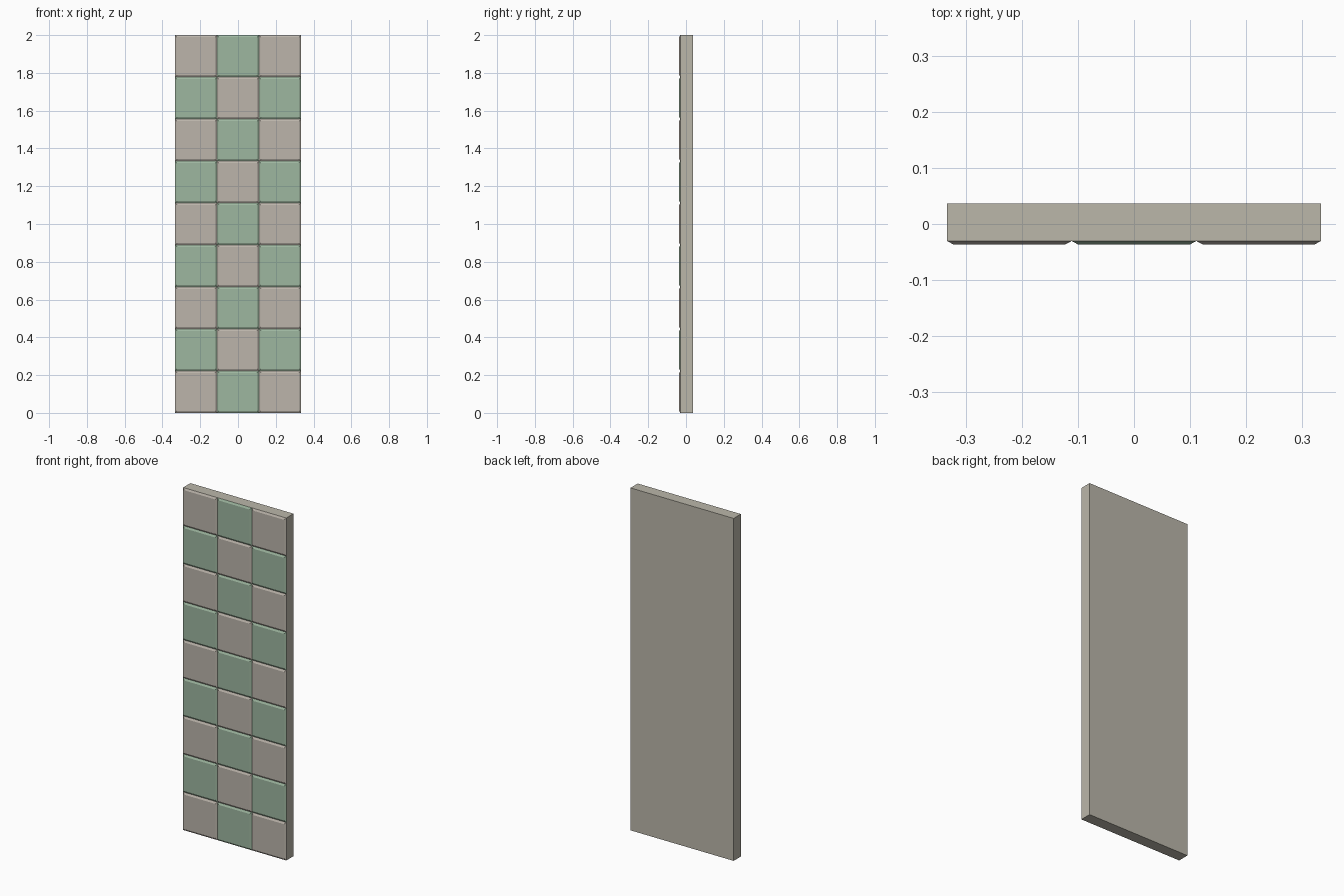
import bpy, bmesh

if "Cube" in bpy.data.objects:
    bpy.data.objects.remove(bpy.data.objects["Cube"])

def srgb(r, g, b):
    f = lambda c: c / 12.92 if c <= 0.04045 else ((c + 0.055) / 1.055) ** 2.4
    return (f(r / 255), f(g / 255), f(b / 255), 1.0)

def material(name, rgb):
    m = bpy.data.materials.new(name)
    m.diffuse_color = srgb(*rgb)
    m.use_nodes = True
    m.node_tree.nodes["Principled BSDF"].inputs["Base Color"].default_value = m.diffuse_color
    return m

SLAB = material("warm grey board", (187, 183, 170))
BEIGE = material("beige tile", (188, 181, 171))
GREEN = material("green tile", (158, 183, 160))

COLS, ROWS = 3, 9
S = 2.0 / ROWS              # tile pitch
W = COLS * S                # panel width
BACK, JOINT, FRONT = 0.0363, -0.0303, -0.0363
BEV = 0.011                 # chamfer width around each tile

def finish(name, bm, mat):
    bmesh.ops.recalc_face_normals(bm, faces=bm.faces)
    me = bpy.data.meshes.new(name)
    bm.to_mesh(me)
    bm.free()
    me.materials.append(mat)
    ob = bpy.data.objects.new(name, me)
    bpy.context.collection.objects.link(ob)

def frustum(bm, x0, x1, z0, z1, yb, yf, inset=0.0):
    """Box from yb to yf whose front face is inset, giving chamfered sides."""
    ring = lambda y, i: [bm.verts.new((x, y, z)) for x, z in
                         ((x0 + i, z0 + i), (x1 - i, z0 + i),
                          (x1 - i, z1 - i), (x0 + i, z1 - i))]
    b, f = ring(yb, 0.0), ring(yf, inset)
    bm.faces.new(f)
    bm.faces.new(b[::-1])
    for k in range(4):
        n = (k + 1) % 4
        bm.faces.new((b[k], b[n], f[n], f[k]))

# Backing board
bm = bmesh.new()
frustum(bm, -W / 2, W / 2, 0, 2, BACK, JOINT)
finish("backing_board", bm, SLAB)

# Chequered chamfered tiles, one object per colour
for parity, name, mat in ((0, "beige_tiles", BEIGE), (1, "green_tiles", GREEN)):
    bm = bmesh.new()
    for r in range(ROWS):
        for c in range(COLS):
            if (r + c) % 2 == parity:
                x = -W / 2 + c * S
                frustum(bm, x, x + S, r * S, (r + 1) * S, JOINT, FRONT, BEV)
    finish(name, bm, mat)
